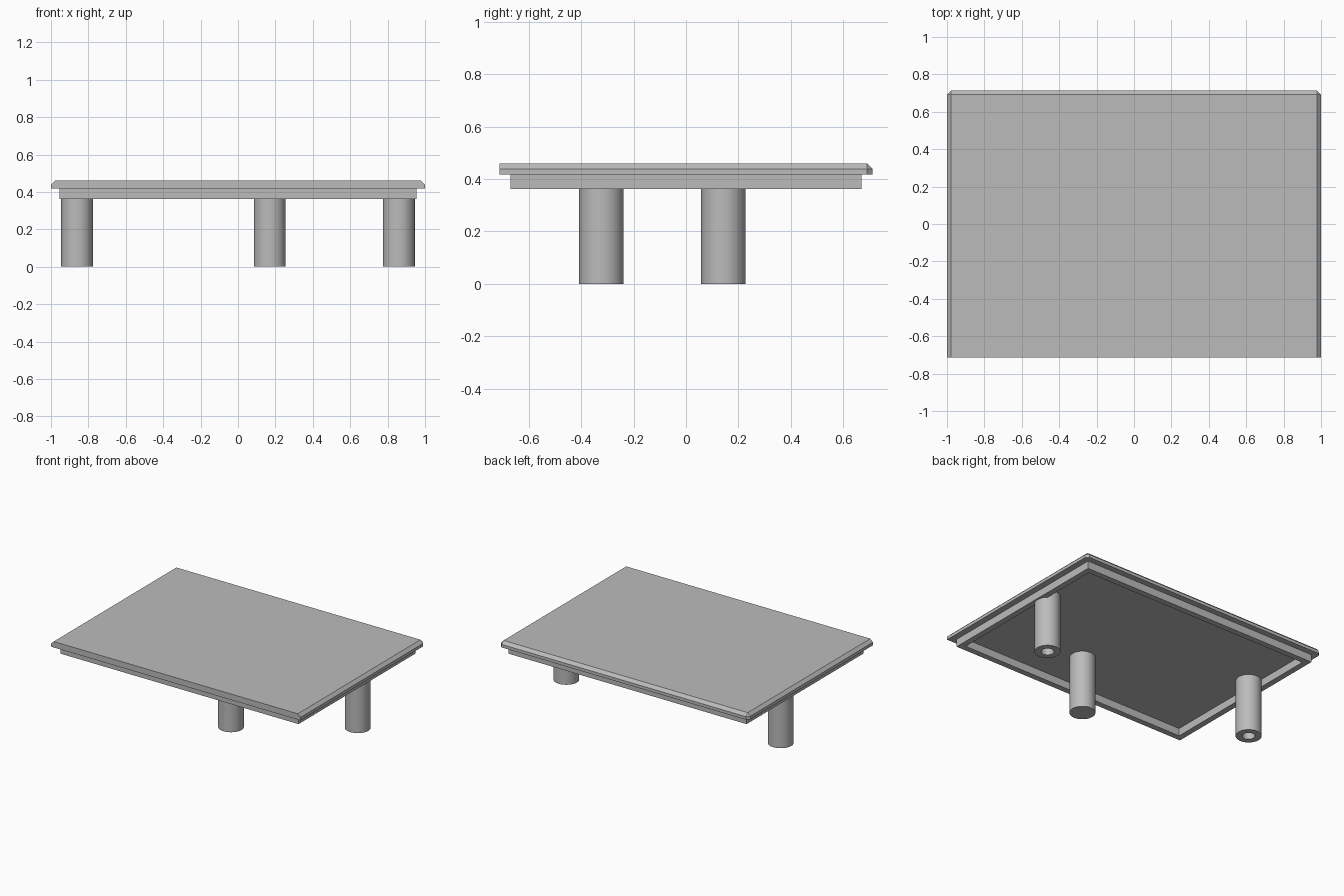
import bpy, bmesh

if "Cube" in bpy.data.objects:
    bpy.data.objects.remove(bpy.data.objects["Cube"])

gray = bpy.data.materials.new("plain gray")
gray.diffuse_color = (0.5, 0.5, 0.5, 1)
gray.use_nodes = True
gray.node_tree.nodes["Principled BSDF"].inputs["Base Color"].default_value = gray.diffuse_color


def finish(bm, name, smooth=False):
    bmesh.ops.recalc_face_normals(bm, faces=bm.faces)
    mesh = bpy.data.meshes.new(name)
    bm.to_mesh(mesh)
    bm.free()
    mesh.materials.append(gray)
    obj = bpy.data.objects.new(name, mesh)
    bpy.context.collection.objects.link(obj)
    if smooth:
        bpy.ops.object.select_all(action='DESELECT')
        obj.select_set(True)
        bpy.context.view_layer.objects.active = obj
        bpy.ops.object.shade_smooth_by_angle()
    return obj


def box(hx, hy, z0, z1):
    bm = bmesh.new()
    bmesh.ops.create_cube(bm, size=1)
    for v in bm.verts:
        v.co = (v.co.x * 2 * hx, v.co.y * 2 * hy, z0 if v.co.z < 0 else z1)
    return bm


# top slab: bevelled on side and back top edges and the two back corners
bm = box(1.0, 0.713, 0.417, 0.46)
edges = []
for e in bm.edges:
    a, b = (v.co for v in e.verts)
    on_top = a.z > 0.45 and b.z > 0.45
    on_front = a.y < 0 and b.y < 0
    on_bottom = a.z < 0.45 and b.z < 0.45
    if not on_front and not on_bottom and (on_top or a.y > 0):
        edges.append(e)
bmesh.ops.bevel(bm, geom=edges, offset=0.021, segments=1, affect='EDGES')
finish(bm, "table_top")

# skirt: rectangular frame hanging under the slab
bm = box(0.955, 0.67, 0.362, 0.417)
ends = [f for f in bm.faces if abs(f.normal.z) > 0.5]
bmesh.ops.inset_individual(bm, faces=ends, thickness=0.06)
bmesh.ops.bridge_loops(bm, edges=[e for f in ends for e in f.edges])
bmesh.ops.delete(bm, geom=ends, context='FACES')
finish(bm, "skirt_frame")


# legs: turned from a profile, some with a bored socket in the foot
def leg(name, x, y, bored):
    r, top = 0.085, 0.417
    profile = [(0, top), (r, top), (r, 0)]
    profile += [(0.042, 0), (0.042, 0.3), (0, 0.3)] if bored else [(0, 0)]
    bm = bmesh.new()
    verts = [bm.verts.new((px, 0, pz)) for px, pz in profile]
    line = [bm.edges.new(p) for p in zip(verts, verts[1:])]
    bmesh.ops.spin(bm, geom=verts + line, cent=(0, 0, 0), axis=(0, 0, 1),
                   angle=6.283185307, steps=48, use_merge=True)
    bmesh.ops.remove_doubles(bm, verts=bm.verts, dist=0.0005)
    obj = finish(bm, name, smooth=True)
    obj.location = (x, y, 0)


leg("back_leg_right", 0.86, 0.143, True)
leg("back_leg_left", -0.86, 0.143, True)
leg("front_leg", 0.17, -0.323, False)
